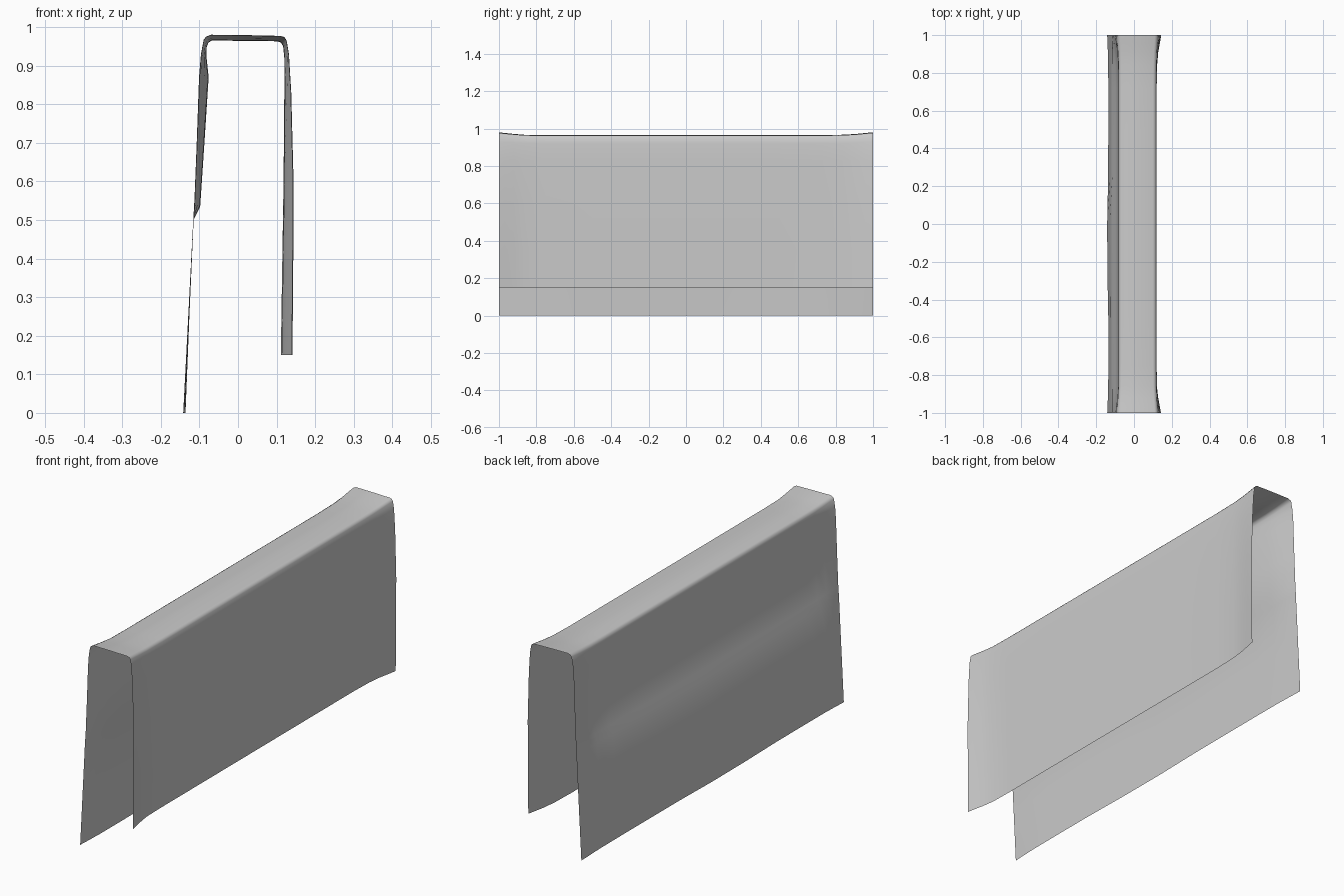
import bpy, bmesh

if "Cube" in bpy.data.objects:
    bpy.data.objects.remove(bpy.data.objects["Cube"])

# Cross-sections (x, z) from left hem over the top to right hem
END = [(-.142, 0), (-.129, .25), (-.116, .5), (-.113, .55), (-.107, .7), (-.101, .87),
       (-.096, .93), (-.089, .967), (-.083, .975), (-.07, .98), (.02, .979), (.11, .977),
       (.12, .974), (.126, .965), (.132, .93), (.138, .83), (.144, .6), (.143, .35), (.141, .15)]
MIDDLE = [(-.136, 0), (-.126, .25), (-.115, .5), (-.098, .535), (-.087, .7), (-.076, .87),
          (-.082, .925), (-.081, .948), (-.077, .959), (-.068, .965), (.02, .964), (.10, .963),
          (.111, .960), (.117, .950), (.12, .92), (.12, .83), (.118, .6), (.114, .35), (.111, .15)]

# Stations along the length: y, amount of end flare
STATIONS = [(-1, .95), (-.97, .75), (-.92, .4), (-.86, .08), (-.75, 0), (-.5, 0), (-.25, 0), (0, 0),
            (.25, 0), (.5, 0), (.72, 0), (.84, .12), (.91, .4), (.96, .75), (1, 1)]


def section(y, flare):
    pts = []
    for (xe, ze), (xm, zm) in zip(END, MIDDLE):
        x = xm + (xe - xm) * flare
        z = zm + (ze - zm) * flare
        if x < 0 and z < .5:      # gentle bulge of the long hem
            x -= .008 * max(0, 1 - abs(y + .1) / .4) * (1 - z / .5)
        pts.append((x, y, z))
    return pts


# Draped sheet lofted through the stations
bm = bmesh.new()
rows = [[bm.verts.new(p) for p in section(y, f)] for y, f in STATIONS]
for a, b in zip(rows, rows[1:]):
    for i in range(len(a) - 1):
        bm.faces.new((a[i], a[i + 1], b[i + 1], b[i]))
bmesh.ops.recalc_face_normals(bm, faces=bm.faces)
bm.faces.ensure_lookup_table()
top = max(bm.faces, key=lambda f: f.calc_center_median().z)
if top.normal.z < 0:
    bmesh.ops.reverse_faces(bm, faces=bm.faces)
for f in bm.faces:
    f.smooth = True
mesh = bpy.data.meshes.new("draped_blanket")
bm.to_mesh(mesh)
bm.free()
blanket = bpy.data.objects.new("draped_blanket", mesh)
bpy.context.collection.objects.link(blanket)
